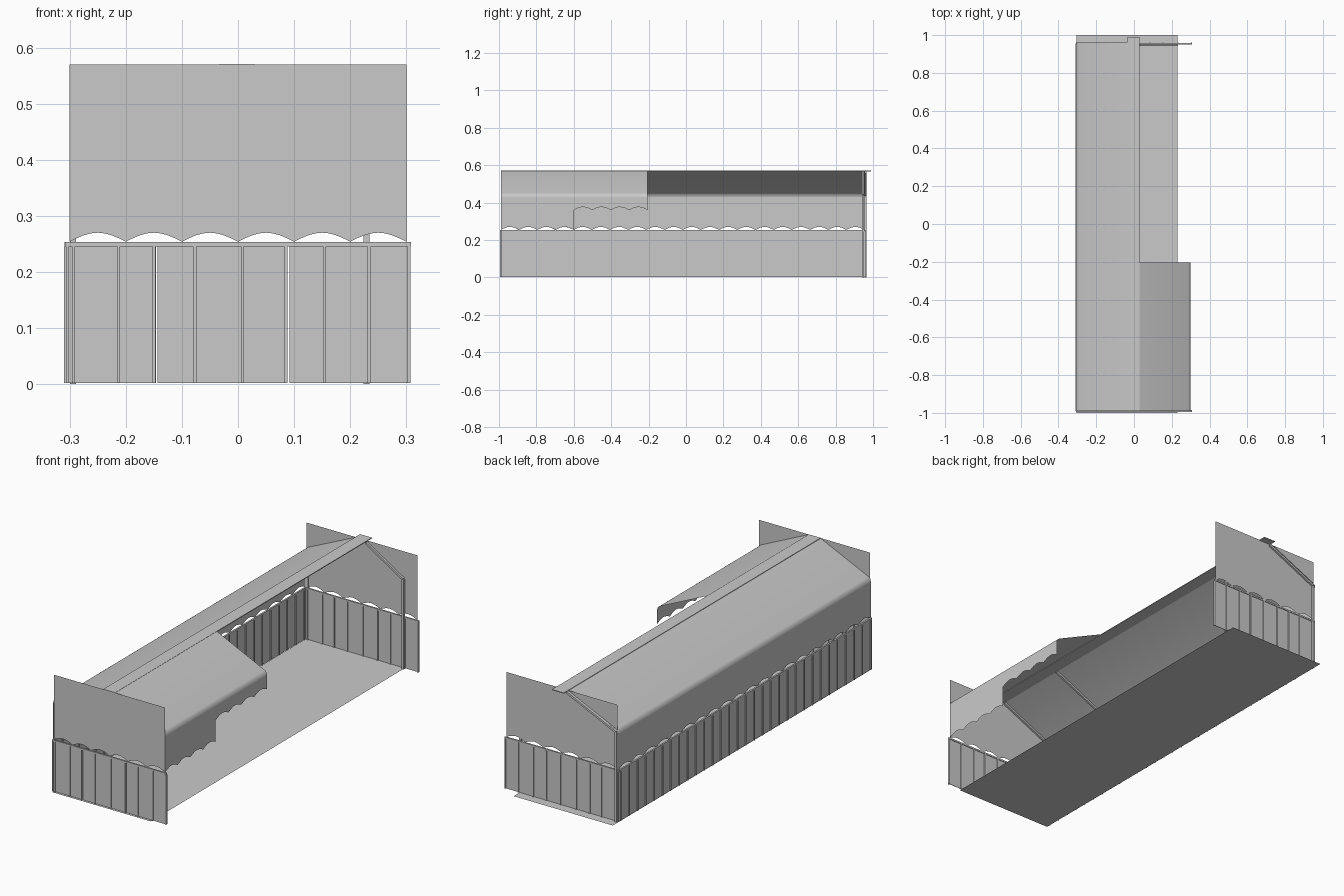
import bpy, bmesh, math
from mathutils import Vector

if "Cube" in bpy.data.objects:
    bpy.data.objects.remove(bpy.data.objects["Cube"])

grey = bpy.data.materials.new("plain_grey")
grey.use_nodes = True
COLOUR = (0.59, 0.59, 0.59, 1)
grey.diffuse_color = COLOUR
grey.node_tree.nodes["Principled BSDF"].inputs["Base Color"].default_value = COLOUR

LEFT, RIGHT, FRONT, BACK = 0.30, -0.305, -0.99, 0.955
RIDGE, EAVE, HEM, RAIL = 0.57, 0.445, 0.254, 0.245


def finish(name, bm):
    mesh = bpy.data.meshes.new(name)
    bm.to_mesh(mesh)
    bm.free()
    mesh.materials.append(grey)
    obj = bpy.data.objects.new(name, mesh)
    bpy.context.collection.objects.link(obj)
    return obj


def add_box(bm, lo, hi):
    lo, hi = Vector(lo), Vector(hi)
    made = bmesh.ops.create_cube(bm, size=1)["verts"]
    bmesh.ops.scale(bm, vec=hi - lo, verts=made)
    bmesh.ops.translate(bm, vec=(lo + hi) / 2, verts=made)


def place(axis, at, u, z):
    return Vector((u, at, z)) if axis == "x" else Vector((at, u, z))


def scalloped_sheet(name, axis, at, u0, u1, hem, top, arches, flip=False):
    """Hanging cloth whose lower edge is a row of shallow arches."""
    bm = bmesh.new()
    steps = arches * 8
    rows = []
    for i in range(steps + 1):
        u = u0 + (u1 - u0) * i / steps
        z = hem + 0.016 * abs(math.sin(math.pi * i / 8))
        rows.append([bm.verts.new(place(axis, at, u, h)) for h in (z, top)])
    for a, b in zip(rows, rows[1:]):
        quad = [a[0], b[0], b[1], a[1]]
        bm.faces.new(quad[::-1] if flip else quad)
    return finish(name, bm)


def fence(name, axis, at, u0, u1, slats, gaps=()):
    """Thin boards with upright battens and a top rail."""
    bm = bmesh.new()

    def bar(a, b, z0, z1, depth):
        add_box(bm, place(axis, at - depth, a, z0), place(axis, at + depth, b, z1))

    edges = [u0, *gaps, u1]
    for a, b in zip(edges, edges[1:]):
        bar(a + 0.0015, b - 0.0015, 0.002, RAIL, 0.001)
    for u in slats:
        bar(u - 0.0028, u + 0.0028, 0.002, RAIL, 0.005)
    bar(u0, u1, RAIL, HEM - 0.001, 0.004)
    return finish(name, bm)


def roof_slope(name, profile, y0, y1):
    """Cloth slope swept along the length, softly bent at the eave."""
    bm = bmesh.new()
    rows = [[bm.verts.new((x, y, z)) for y in (y0, y1)] for x, z in profile]
    for a, b in zip(rows, rows[1:]):
        bm.faces.new((a[0], a[1], b[1], b[0]))
    bm.normal_update()
    if sum(f.normal.z for f in bm.faces) < 0:
        bmesh.ops.reverse_faces(bm, faces=bm.faces)
    for f in bm.faces:
        f.smooth = True
    return finish(name, bm)


def tube(bm, a, b, half):
    """Square bar from a to b in a plane facing the front."""
    a, b = Vector(a), Vector(b)
    side = (b - a).normalized().cross(Vector((0, 1, 0))) * half
    deep = Vector((0, half, 0))
    ends = [[bm.verts.new(p + s) for s in (side + deep, side - deep, -side - deep, -side + deep)]
            for p in (a, b)]
    for i in range(4):
        j = (i + 1) % 4
        bm.faces.new((ends[0][i], ends[0][j], ends[1][j], ends[1][i]))
    bm.faces.new(ends[0][::-1])
    bm.faces.new(ends[1])
    bmesh.ops.recalc_face_normals(bm, faces=bm.faces)


def half_frame(name, x, y, post):
    """Rafter from the ridge to the eave, with or without its post."""
    bm = bmesh.new()
    tube(bm, (math.copysign(0.028, x), y, RIDGE - 0.008), (x, y, EAVE - 0.006), 0.005)
    if post:
        tube(bm, (x, y, 0), (x, y, EAVE - 0.006), 0.005)
    return finish(name, bm)


# Floor sheet, reaching a little past the back wall
bm = bmesh.new()
corners = [(RIGHT, -1), (0.23, -1), (0.23, 1), (RIGHT, 1)]
bm.faces.new([bm.verts.new((x, y, 0)) for x, y in corners])
finish("floor", bm)

# Ridge board
bm = bmesh.new()
add_box(bm, (-0.034, FRONT, RIDGE - 0.003), (0.03, 0.99, RIDGE + 0.001))
finish("ridge_board", bm)

# Roof slopes: full length on the right, front portion on the left
bend = [(0.03, RIDGE), (0.287, EAVE + 0.006), (0.297, EAVE - 0.002), (LEFT, 0.43)]
roof_slope("left_roof", bend, FRONT, -0.205)
roof_slope("right_roof", [(x * RIGHT / LEFT, z) for x, z in bend], FRONT, BACK + 0.008)

# Hanging cloth walls
scalloped_sheet("front_wall", "x", FRONT, -0.3, 0.3, HEM, RIDGE, 6)
scalloped_sheet("back_wall", "x", BACK, -0.3, 0.3, HEM, RIDGE, 6, flip=True)
scalloped_sheet("right_wall", "y", RIGHT, FRONT, BACK, HEM, 0.43, 20, flip=True)
scalloped_sheet("left_wall_cloth", "y", LEFT, FRONT, -0.6, HEM, 0.43, 4)
scalloped_sheet("left_valance", "y", LEFT, -0.6, -0.205, 0.36, 0.43, 4)

# Low fences on three sides
end_slats = [-0.304, -0.293, -0.213, -0.15, -0.077, 0.008, 0.085, 0.154, 0.234, 0.305]
end_gaps = [-0.145, 0.09]
fence("front_fence", "x", FRONT, -0.308, 0.308, end_slats, end_gaps)
fence("back_fence", "x", BACK, -0.308, 0.308, end_slats, end_gaps)
side_slats = [FRONT + 0.005 + 0.0642 * i for i in range(31)]
fence("right_fence", "y", RIGHT, FRONT, BACK, side_slats)

# Supporting frames
half_frame("front_rafter", -0.294, FRONT + 0.008, False)
half_frame("middle_rafter", -0.294, -0.6, False)
half_frame("back_right_frame", -0.294, BACK + 0.004, True)
half_frame("back_left_frame", 0.229, BACK - 0.008, True)
